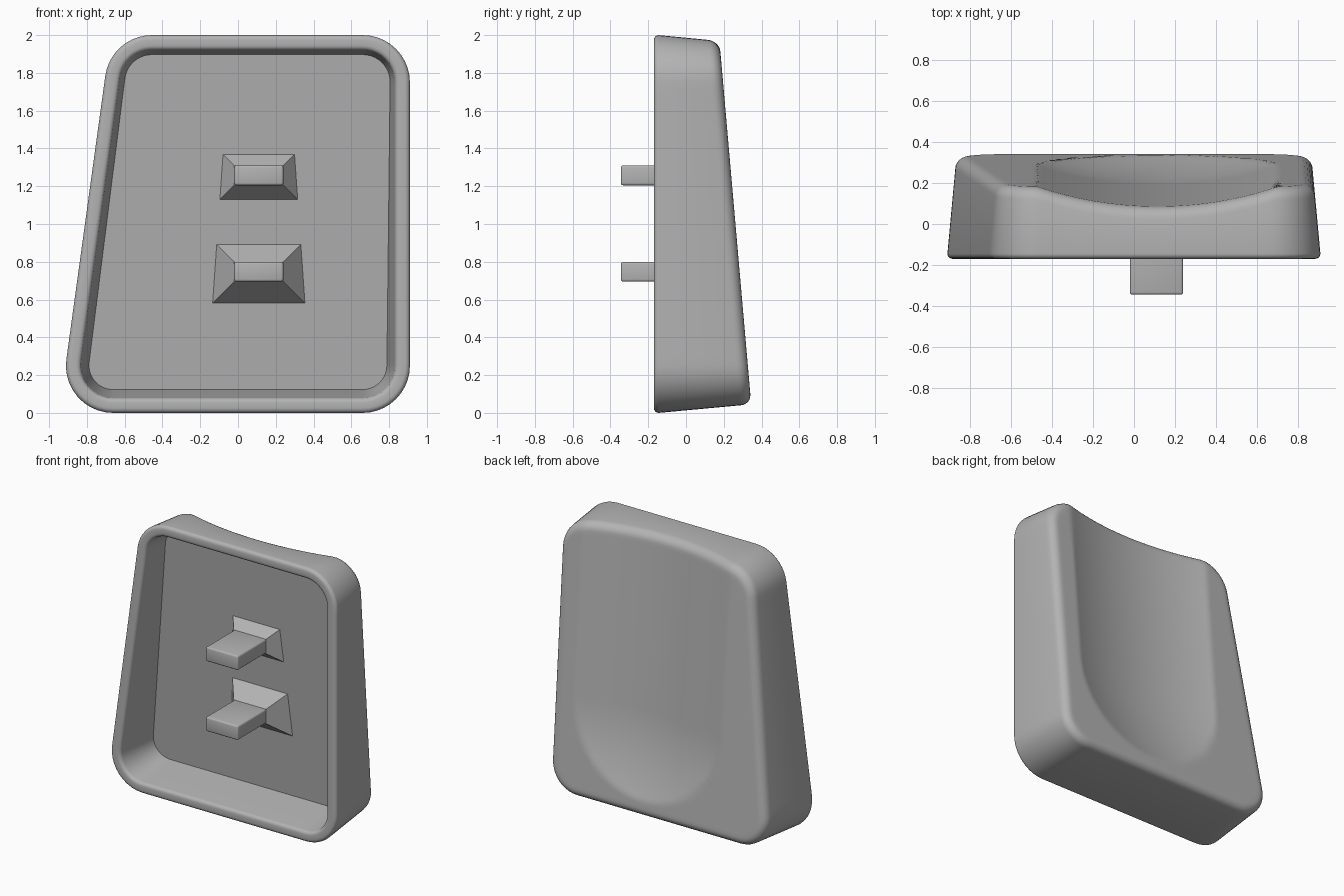
import bpy, bmesh
from math import sin, cos, pi, atan, sqrt, hypot, radians

old = bpy.data.objects.get("Cube")
if old:
    bpy.data.objects.remove(old)

grey = bpy.data.materials.new("plain grey")
grey.use_nodes = True
grey.diffuse_color = (0.45, 0.45, 0.45, 1)
grey.node_tree.nodes["Principled BSDF"].inputs["Base Color"].default_value = (0.45, 0.45, 0.45, 1)

FRONT = -0.17      # plane of the open rim
DRAFT = 0.0875     # wall draft, also the tilt of the back
CORNER = 0.25
SCOOP_X, SCOOP_Z, SCOOP_R, SCOOP_HALF, SCOOP_DEPTH = 0.115, 0.74, 1.85, 0.585, 0.095


def finish(bm, name):
    bmesh.ops.recalc_face_normals(bm, faces=bm.faces[:])
    mesh = bpy.data.meshes.new(name)
    bm.to_mesh(mesh)
    bm.free()
    mesh.materials.append(grey)
    obj = bpy.data.objects.new(name, mesh)
    bpy.context.collection.objects.link(obj)
    bpy.ops.object.select_all(action='DESELECT')
    obj.select_set(True)
    bpy.context.view_layer.objects.active = obj
    bpy.ops.object.shade_smooth_by_angle(angle=radians(35))
    return obj


def floor_y(z):
    return 0.075 - DRAFT * (z - 1.13)


def back_y(x, z):
    # Tilted back with a finger groove that ends in a round bowl
    y = 0.345 - DRAFT * (z - 0.05)
    d = hypot(x - SCOOP_X, min(0, z - SCOOP_Z))
    if d < SCOOP_HALF:
        y -= max(0, sqrt(SCOOP_R ** 2 - d * d) - (SCOOP_R - SCOOP_DEPTH))
    return y


def make_outline():
    # Rounded quad with a leaning left side: arc centre and outward normal per point
    lean = pi - atan(0.137)
    corners = [((0.66, 0.25), -pi / 2, 0), ((0.66, 1.75), 0, pi / 2),
               ((-0.455, 1.75), pi / 2, lean), ((-0.661, 0.25), lean, 1.5 * pi)]
    pts = []
    for i, (c, a0, a1) in enumerate(corners):
        for k in range(11):
            a = a0 + (a1 - a0) * k / 10
            pts.append((c[0], c[1], cos(a), sin(a)))
        nxt = corners[(i + 1) % 4][0]
        for k in range(1, 30):
            t = k / 30
            pts.append((c[0] + (nxt[0] - c[0]) * t, c[1] + (nxt[1] - c[1]) * t, cos(a1), sin(a1)))
    return pts


outline = make_outline()


def inset(p, amount):
    r = CORNER - amount
    return p[0] + p[2] * r, p[1] + p[3] * r


def bridge(bm, a, b):
    n = len(a)
    for i in range(n):
        j = (i + 1) % n
        bm.faces.new((a[i], a[j], b[j], b[i]))


# Hollow shell, lofted from the inner floor over the rim to the back
bm = bmesh.new()
rings = []


def add_ring(point_rule):
    rings.append([bm.verts.new(point_rule(p)) for p in outline])


def floor_point(p):
    x, z = inset(p, 0.11)
    x, z = inset(p, 0.08 + 0.13 * (floor_y(z) - FRONT))
    return x, floor_y(z), z


def rim_point(offset, y):
    def rule(p):
        x, z = inset(p, offset)
        return x, y, z
    return rule


def back_edge_point(angle, radius=0.06):
    def rule(p):
        x, z = inset(p, 0.04)
        wall = DRAFT * (back_y(x, z) - radius - FRONT)
        x, z = inset(p, wall + radius * (1 - cos(angle)))
        return x, back_y(x, z) - radius * (1 - sin(angle)), z
    return rule


add_ring(floor_point)
bm.faces.new(rings[0])
rim = 0.025
for k in range(5):                       # inner rim rounding
    a = pi / 2 * k / 4
    add_ring(rim_point(0.08 - rim * (1 - cos(a)), FRONT + rim * (1 - sin(a))))
for k in range(5):                       # outer rim rounding
    a = pi / 2 * (1 - k / 4)
    add_ring(rim_point(rim * (1 - cos(a)), FRONT + rim * (1 - sin(a))))
for k in range(7):                       # rounded back edge
    add_ring(back_edge_point(pi / 2 * k / 6))

# Back surface: shrinking rings following the groove
edge = [v.co.copy() for v in rings[-1]]
CX, CZ, STEPS = SCOOP_X, 0.95, 40
for k in range(1, STEPS):
    s = 1 - k / STEPS
    ring = []
    for co in edge:
        x, z = CX + (co.x - CX) * s, CZ + (co.z - CZ) * s
        ring.append(bm.verts.new((x, back_y(x, z), z)))
    rings.append(ring)
for a, b in zip(rings, rings[1:]):
    bridge(bm, a, b)
centre = bm.verts.new((CX, back_y(CX, CZ), CZ))
last = rings[-1]
for i in range(len(last)):
    bm.faces.new((last[i], last[(i + 1) % len(last)], centre))
finish(bm, "hollow_shell")


# Mounting pegs with flared feet on the inner floor
PEG_X, PEG_HALF, PEG_TIP, FOOT_Y, FLARE = 0.11, 0.13, -0.345, -0.02, 0.8


def make_peg(name, z0, z1):
    bm = bmesh.new()
    bmesh.ops.create_cube(bm, size=1)
    for v in bm.verts:
        v.co = (PEG_X + 2 * PEG_HALF * v.co.x,
                PEG_TIP if v.co.y < 0 else FOOT_Y + 0.05,
                z0 if v.co.z < 0 else z1)
    bmesh.ops.bevel(bm, geom=bm.edges[:], offset=0.012, segments=3, profile=0.5, affect='EDGES')
    finish(bm, name + "_peg")

    bm = bmesh.new()
    top, base = [], []
    for sx, sz in ((-1, -1), (1, -1), (1, 1), (-1, 1)):
        x, z = PEG_X + sx * PEG_HALF, z0 if sz < 0 else z1
        f = FLARE * (floor_y(z) - FOOT_Y) / (1 + sz * FLARE * DRAFT)
        top.append(bm.verts.new((x, FOOT_Y, z)))
        base.append(bm.verts.new((x + sx * f, floor_y(z + sz * f), z + sz * f)))
    bridge(bm, base, top)
    bm.faces.new(top)
    bm.faces.new(base[::-1])
    finish(bm, name + "_peg_foot")


make_peg("upper", 1.205, 1.31)
make_peg("lower", 0.695, 0.80)
